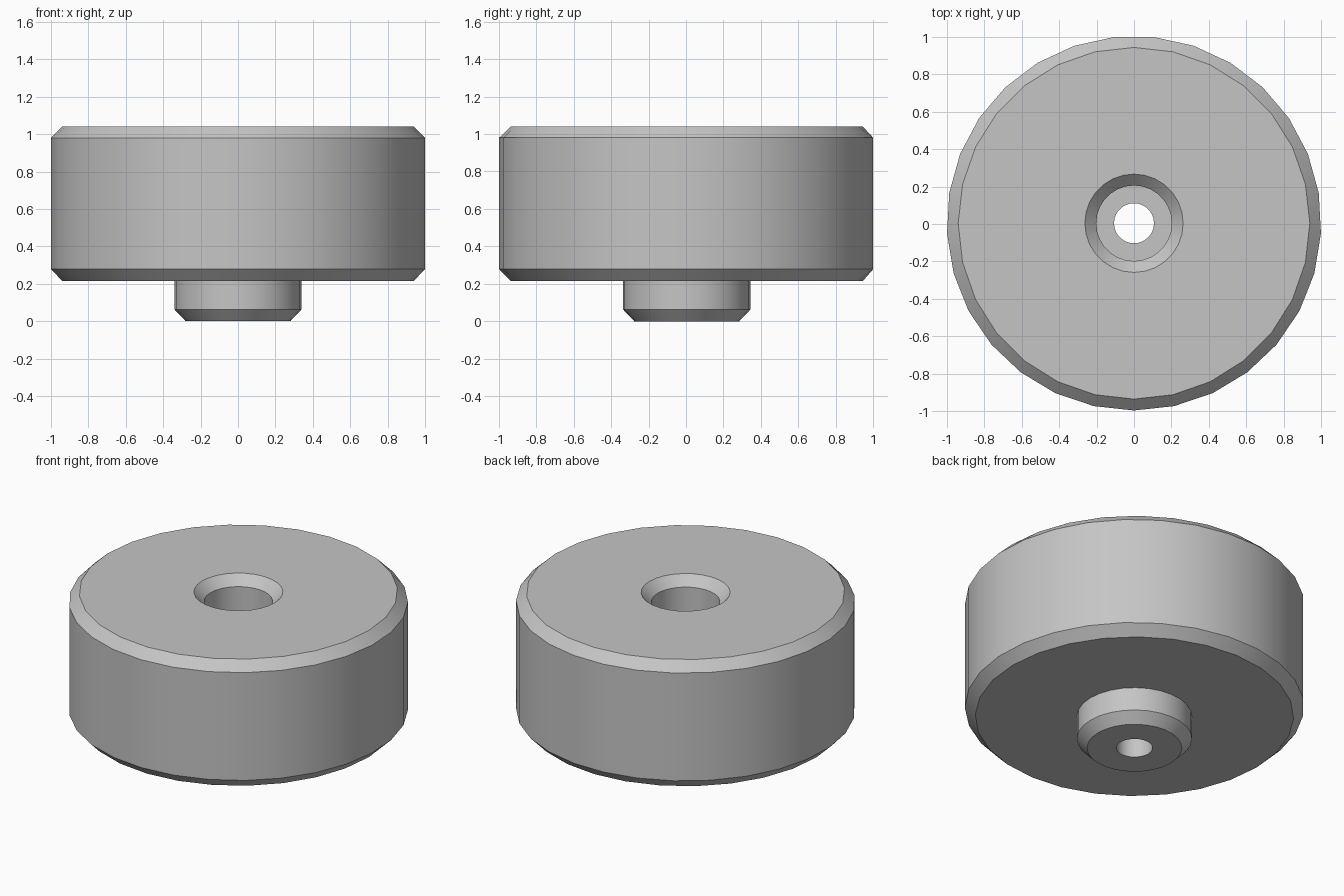
import bpy, bmesh, math

cube = bpy.data.objects.get("Cube")
if cube:
    bpy.data.objects.remove(cube, do_unlink=True)

grey = bpy.data.materials.new("light_grey")
grey.use_nodes = True
colour = (0.56, 0.56, 0.56, 1)
grey.diffuse_color = colour
grey.node_tree.nodes["Principled BSDF"].inputs["Base Color"].default_value = colour

SIDES = 28
RIM_SIDES = 29   # the outer wall has one side more than the other rings
CENTRE_Y = 0.004


def add_ring(bm, radius, z, sides):
    ring = []
    for i in range(sides):
        a = 2 * math.pi * i / sides - math.pi / 2
        ring.append(bm.verts.new((radius * math.cos(a), CENTRE_Y + radius * math.sin(a), z)))
    return ring


def join_rings(bm, low, high):
    """Join two rings, which may have different numbers of sides."""
    n, m = len(low), len(high)
    i = j = 0
    while i < n or j < m:
        step = (i + 1) * m - (j + 1) * n
        a, b = low[i % n], high[j % m]
        a2, b2 = low[(i + 1) % n], high[(j + 1) % m]
        if step == 0:
            bm.faces.new((a, a2, b2, b))
            i, j = i + 1, j + 1
        elif step < 0:
            bm.faces.new((a, a2, b))
            i += 1
        else:
            bm.faces.new((a, b2, b))
            j += 1


# Closed turned profile: boss, wheel body, countersink, counterbore, through hole
profile = [
    (0.107, 0.0, SIDES), (0.28, 0.0, SIDES), (0.34, 0.063, SIDES), (0.34, 0.215, SIDES),
    (0.94, 0.215, SIDES), (1.001, 0.278, RIM_SIDES), (1.001, 0.98, RIM_SIDES), (0.94, 1.04, SIDES),
    (0.263, 1.04, SIDES), (0.202, 0.98, SIDES), (0.202, 0.42, SIDES), (0.107, 0.42, SIDES),
]

bm = bmesh.new()
rings = [add_ring(bm, *p) for p in profile]
for k, ring in enumerate(rings):
    join_rings(bm, ring, rings[(k + 1) % len(rings)])
bmesh.ops.recalc_face_normals(bm, faces=bm.faces[:])
mesh = bpy.data.meshes.new("turned_foot")
bm.to_mesh(mesh)
bm.free()
mesh.materials.append(grey)

foot = bpy.data.objects.new("turned_foot", mesh)
bpy.context.collection.objects.link(foot)
bpy.ops.object.select_all(action='DESELECT')
foot.select_set(True)
bpy.context.view_layer.objects.active = foot
bpy.ops.object.shade_smooth_by_angle(angle=math.radians(30))
